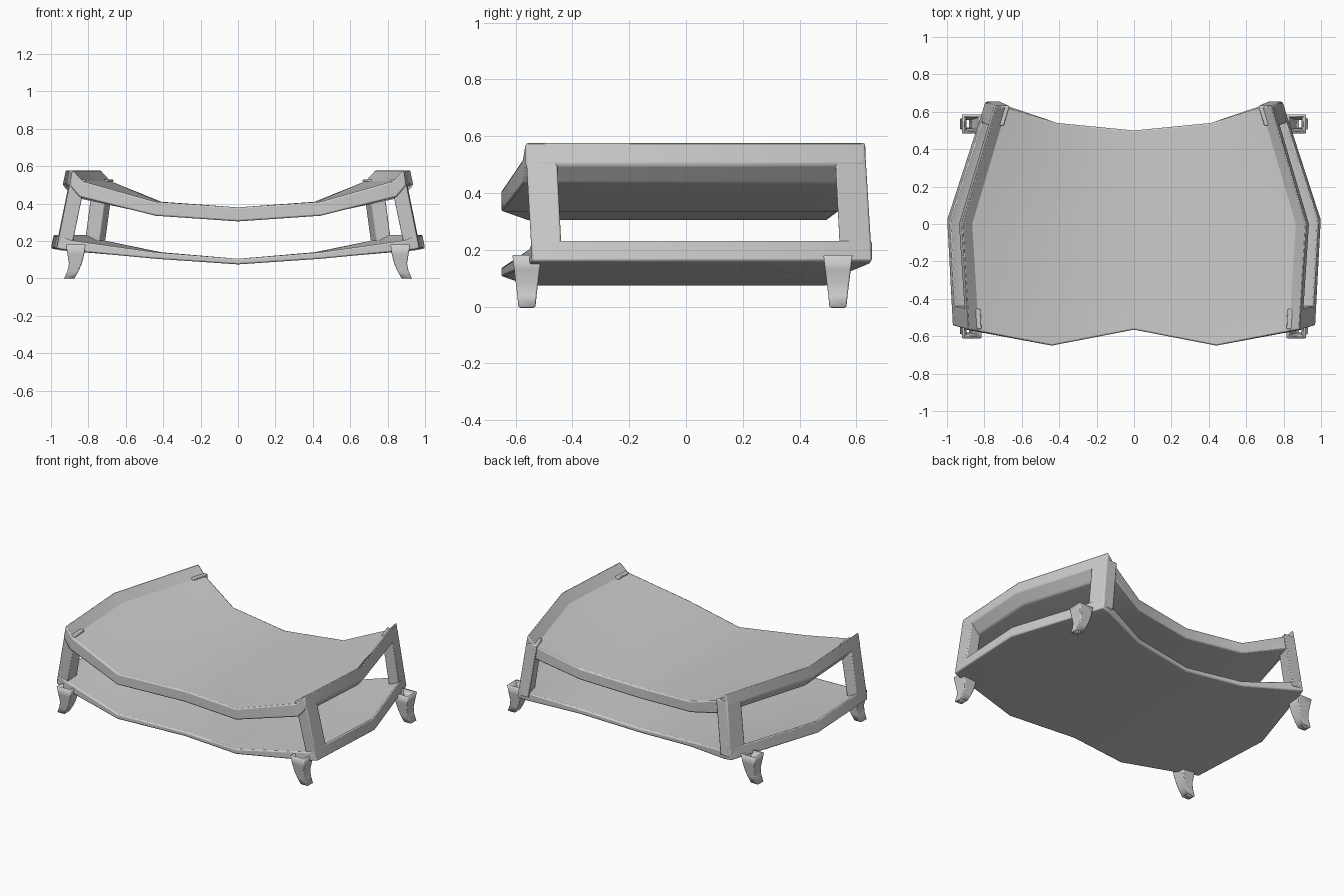
import bpy

if "Cube" in bpy.data.objects:
    bpy.data.objects.remove(bpy.data.objects["Cube"])

def finish(name, verts, faces, bevel=0.008):
    """Half model on +x, mirrored across x = 0 with softened edges."""
    me = bpy.data.meshes.new(name)
    me.from_pydata(verts, [], faces)
    ob = bpy.data.objects.new(name, me)
    bpy.context.collection.objects.link(ob)
    bpy.context.view_layer.objects.active = ob
    bpy.ops.object.select_all(action='DESELECT')
    ob.select_set(True)
    bpy.ops.object.mode_set(mode='EDIT')
    bpy.ops.mesh.select_all(action='SELECT')
    bpy.ops.mesh.normals_make_consistent(inside=False)
    bpy.ops.object.mode_set(mode='OBJECT')
    ob.modifiers.new("mirror", 'MIRROR')
    if bevel:
        b = ob.modifiers.new("soft_edges", 'BEVEL')
        b.width, b.segments, b.limit_method, b.angle_limit = bevel, 2, 'ANGLE', 0.6
    bpy.ops.object.shade_smooth_by_angle(angle=0.5)
    return ob

# sagging shelves: three rows (front, middle, back) by four columns
def shelf(name, xs_top, xs_low, z_top, z_low, dy):
    ys = [(-0.565, -0.65, -0.575, -0.565), (0, 0, 0, 0), (0.50, 0.54, 0.625, 0.632)]
    verts = []
    for xs, zs in ((xs_top, z_top), (xs_low, z_low)):
        for xo, yr, xm in zip(xs, ys, (0.44, 0.42, 0.41)):
            for c, x in enumerate((0, xm, xo - 0.055, xo)):
                verts.append((x, yr[c] + (dy if c > 1 else 0), zs[c]))
    faces = []
    for r in range(2):
        for c in range(3):
            a = r * 4 + c
            q = (a, a + 1, a + 5, a + 4)
            faces += [q, tuple(i + 12 for i in reversed(q))]
    rim = [0, 1, 2, 3, 7, 11, 10, 9, 8]
    faces += [(a, a + 12, b + 12, b) for a, b in zip(rim, rim[1:])]
    return finish(name, verts, faces)

shelf("top_shelf", (0.885, 0.92, 0.735), (0.90, 0.937, 0.75),
      (0.38, 0.41, 0.52, 0.58), (0.305, 0.335, 0.435, 0.50), 0)
shelf("bottom_shelf", (0.955, 0.985, 0.78), (0.97, 1.0, 0.795),
      (0.105, 0.14, 0.205, 0.235), (0.075, 0.105, 0.15, 0.16), 0.023)

# leaning corner posts; each level: z, y0, y1, outer x at y0 and y1
def post(name, levels):
    v = []
    for z, y0, y1, xa, xb in levels:
        v += [(xa, y0, z), (xa - 0.08, y0, z), (xb - 0.08, y1, z), (xb, y1, z)]
    faces = [(0, 1, 2, 3), (4, 5, 6, 7)]
    faces += [(i, (i + 1) % 4, (i + 1) % 4 + 4, i + 4) for i in range(4)]
    finish(name, v, faces, 0.006)

post("front_post", [(0.175, -0.543, -0.437, 0.967, 0.972), (0.53, -0.563, -0.455, 0.894, 0.90)])
post("back_post", [(0.175, 0.543, 0.654, 0.822, 0.792), (0.53, 0.525, 0.632, 0.776, 0.744)])

# hollow sabre legs, open at both ends: z, inner x, outer x, half depth
def leg(name, yc):
    rings = [(0.18, 0.815, 0.92, 0.051), (0.13, 0.822, 0.912, 0.045), (0.08, 0.835, 0.904, 0.039),
             (0.04, 0.852, 0.912, 0.034), (0.0, 0.875, 0.93, 0.030)]
    v = [p for z, a, b, d in rings
         for p in ((a, yc - d, z), (b, yc - d, z), (b, yc + d, z), (a, yc + d, z))]
    faces = [(r * 4 + i, r * 4 + (i + 1) % 4, r * 4 + 4 + (i + 1) % 4, r * 4 + 4 + i)
             for r in range(len(rings) - 1) for i in range(4)]
    ob = finish(name, v, faces, 0.005)
    s = ob.modifiers.new("wall", 'SOLIDIFY')
    s.thickness, s.offset = 0.01, -1

leg("front_leg", -0.56)
leg("back_leg", 0.535)
